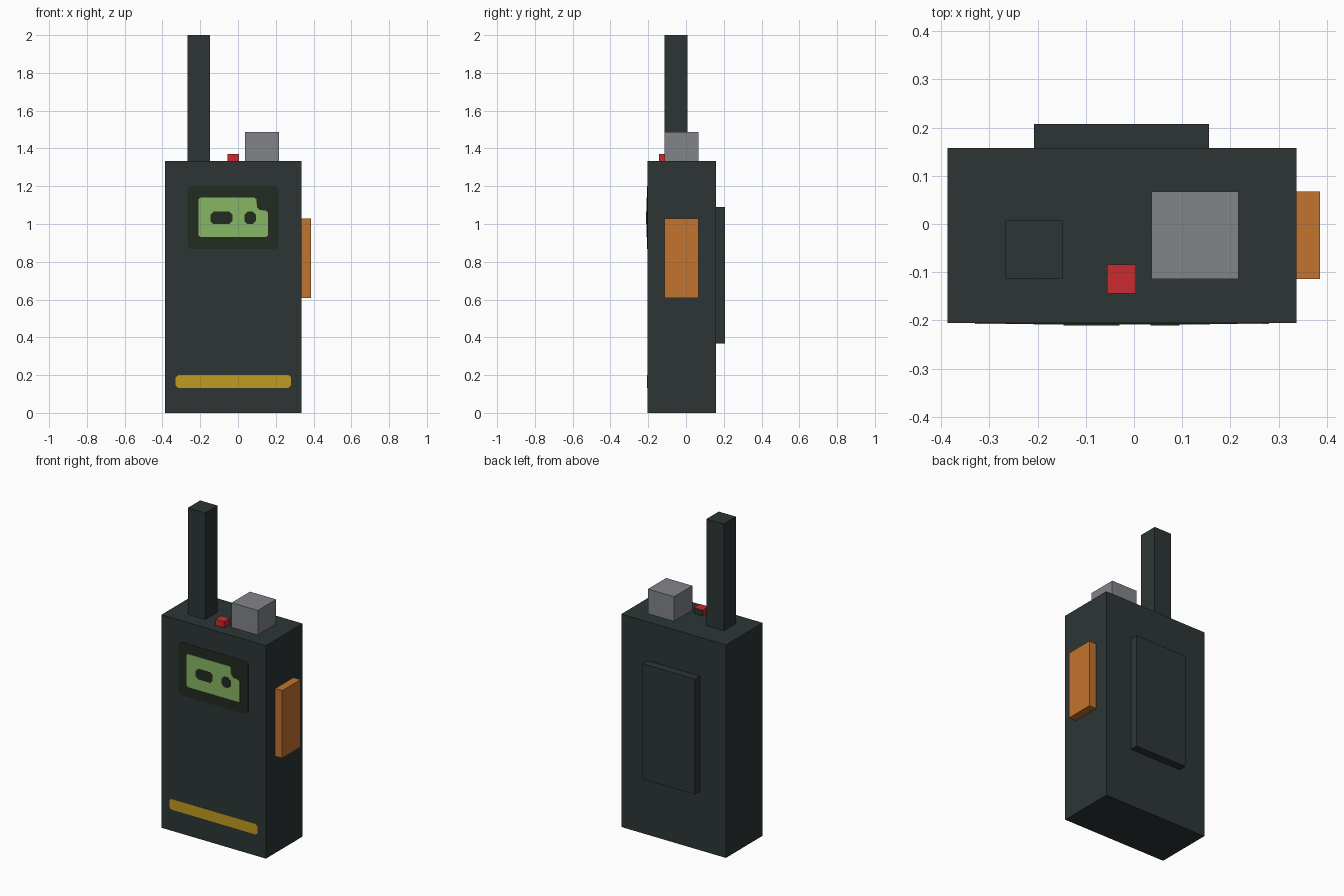
import bpy
import bmesh

if "Cube" in bpy.data.objects:
    bpy.data.objects.remove(bpy.data.objects["Cube"], do_unlink=True)


def material(name, hex_code):
    # sRGB hex to linear
    srgb = [int(hex_code[i:i + 2], 16) / 255 for i in (0, 2, 4)]
    rgba = [c / 12.92 if c < 0.04045 else ((c + 0.055) / 1.055) ** 2.4 for c in srgb] + [1]
    mat = bpy.data.materials.new(name)
    mat.use_nodes = True
    mat.diffuse_color = rgba
    bsdf = next(n for n in mat.node_tree.nodes if n.type == "BSDF_PRINCIPLED")
    bsdf.inputs["Base Color"].default_value = rgba
    return mat


casing = material("dark casing", "2d3535")
bezel = material("dark olive bezel", "222b20")
green = material("display green", "87b665")
yellow = material("stripe yellow", "c09c20")
orange = material("button orange", "c4732d")
red = material("lamp red", "c92b2e")
grey = material("knob grey", "828489")


def finish(name, bm, *mats):
    bmesh.ops.recalc_face_normals(bm, faces=bm.faces)
    mesh = bpy.data.meshes.new(name)
    bm.to_mesh(mesh)
    bm.free()
    for mat in mats:
        mesh.materials.append(mat)
    obj = bpy.data.objects.new(name, mesh)
    bpy.context.collection.objects.link(obj)
    return obj


def box(name, xs, ys, zs, *mats):
    bm = bmesh.new()
    bmesh.ops.create_cube(bm, size=1)
    for v in bm.verts:
        v.co = [sum(r) / 2 + c * (r[1] - r[0]) for r, c in zip((xs, ys, zs), v.co)]
    return finish(name, bm, *mats)


FRONT, BACK, RIGHT, LEFT, TOP = -0.205, 0.158, -0.387, 0.337, 1.333


def plate(name, outline, depth, mat):
    # thin painted panel on the front face
    bm = bmesh.new()
    face = bm.faces.new([bm.verts.new((x, FRONT, z)) for x, z in outline])
    ext = bmesh.ops.extrude_face_region(bm, geom=[face])
    for v in ext["geom"]:
        if isinstance(v, bmesh.types.BMVert):
            v.co.y -= depth
    return finish(name, bm, mat)


def clipped(x0, x1, z0, z1, c):
    # rectangle with clipped corners
    return [(x0 + c, z0), (x1 - c, z0), (x1, z0 + c), (x1, z1 - c),
            (x1 - c, z1), (x0 + c, z1), (x0, z1 - c), (x0, z0 + c)]


# Solid parts
box("body", (RIGHT, LEFT), (FRONT, BACK), (0, TOP), casing)
box("antenna", (-0.267, -0.147), (-0.114, 0.007), (TOP, 2), casing)
box("belt_clip", (-0.207, 0.156), (BACK, 0.207), (0.367, 1.09), casing)
box("tuning_knob", (0.036, 0.217), (-0.114, 0.067), (TOP, 1.487), grey)
box("talk_button", (LEFT, 0.386), (-0.114, 0.067), (0.607, 1.03), orange)
lamp = box("status_lamp", (-0.056, 0.004), (-0.144, -0.084), (TOP, 1.37), red, casing)
for poly in lamp.data.polygons:
    poly.material_index = int(poly.normal.y > 0.5)

# Display
plate("screen_bezel", clipped(-0.267, 0.215, 0.867, 1.2, 0.016), 0.002, bezel)
plate("screen", [(-0.2, 0.932), (0.15, 0.932), (0.158, 0.94), (0.158, 1.06),
                 (0.148, 1.07), (0.115, 1.075), (0.1, 1.09), (0.098, 1.13),
                 (0.088, 1.139), (-0.2, 1.139), (-0.209, 1.13), (-0.209, 0.94)],
      0.004, green)
plate("screen_mark_wide", clipped(-0.146, -0.03, 1.0, 1.065, 0.016), 0.006, bezel)
plate("screen_mark_small", clipped(0.034, 0.094, 1.0, 1.065, 0.016), 0.006, bezel)

# Lower stripe
plate("stripe", clipped(-0.33, 0.28, 0.133, 0.2, 0.012), 0.002, yellow)
